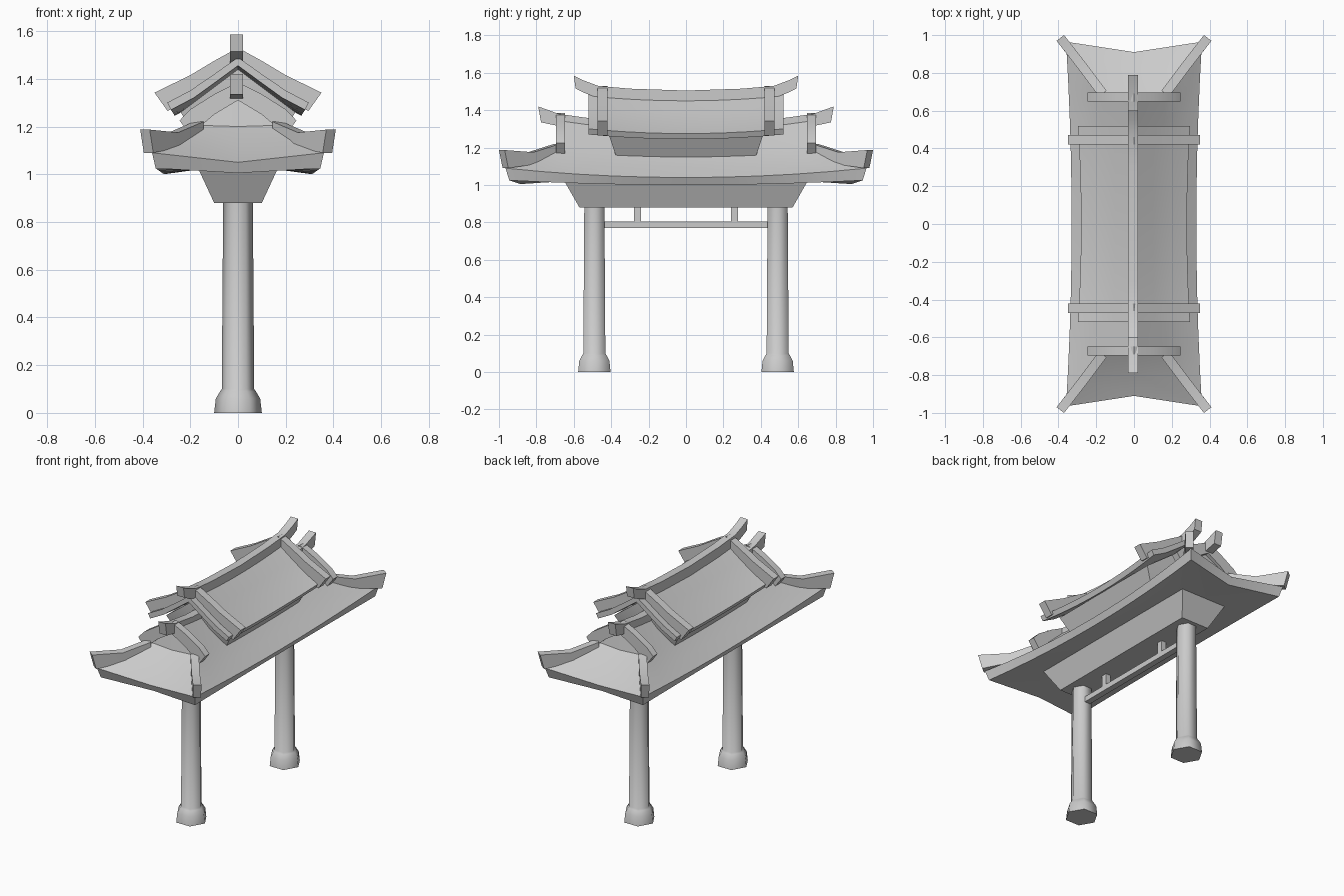
import bpy, bmesh, math
from mathutils import Vector

if "Cube" in bpy.data.objects:
    bpy.data.objects.remove(bpy.data.objects["Cube"])

grey = bpy.data.materials.new("stone grey")
grey.use_nodes = True
grey.diffuse_color = (0.6, 0.6, 0.6, 1)
grey.node_tree.nodes["Principled BSDF"].inputs["Base Color"].default_value = (0.6, 0.6, 0.6, 1)


def loft(name, rings, angle=30):
    """Skin a list of equal-length point rings and cap both ends."""
    bm = bmesh.new()
    rows = [[bm.verts.new(p) for p in ring] for ring in rings]
    n = len(rows[0])
    for a, b in zip(rows, rows[1:]):
        for i in range(n):
            j = (i + 1) % n
            bm.faces.new((a[i], a[j], b[j], b[i]))
    bm.faces.new(rows[0])
    bm.faces.new(rows[-1])
    bmesh.ops.remove_doubles(bm, verts=bm.verts, dist=0.0001)
    bmesh.ops.recalc_face_normals(bm, faces=bm.faces)
    mesh = bpy.data.meshes.new(name)
    bm.to_mesh(mesh)
    bm.free()
    mesh.materials.append(grey)
    ob = bpy.data.objects.new(name, mesh)
    bpy.context.collection.objects.link(ob)
    bpy.ops.object.select_all(action='DESELECT')
    ob.select_set(True)
    bpy.context.view_layer.objects.active = ob
    bpy.ops.object.shade_smooth_by_angle(angle=math.radians(angle))
    return ob


def mirrored(top, bottom):
    """Closed outline from the top and bottom halves, each listed from the centre out."""
    half = top + bottom[::-1]
    left = [(-u, z) for u, z in half[::-1] if u > 0]
    out = [(u, z) for u, z in top] + [(u, z) for u, z in bottom[::-1]]
    return out + [(-u, z) for u, z in bottom[1:]] + [(-u, z) for u, z in top[:0:-1]]


def box(name, lo, hi):
    (x0, y0, z0), (x1, y1, z1) = lo, hi
    return loft(name, [[(x0, y0, z), (x1, y0, z), (x1, y1, z), (x0, y1, z)] for z in (z0, z1)])


STEPS = [i / 5 for i in range(-5, 6)]


def roof_ring(x_mid, x_corner, y_mid, y_corner, z_side, z_corner, z_end):
    """Rectangular contour whose sides and ends sag towards their middles."""
    side = [(x_mid + (x_corner - x_mid) * t * t, y_corner * t,
             z_side + (z_corner - z_side) * t * t) for t in STEPS]
    back = [(-x, -y, z) for x, y, z in side]
    return side + [(0, y_mid, z_end)] + back + [(0, -y_mid, z_end)]


def flat_ring(x, y, z):
    return roof_ring(x, x, y, y, z, z, z)


# Lower hip-and-gable roof and the tapered bracket body under it
loft("lower_roof", [
    roof_ring(0, 0, 0.66, 0.66, 1.31, 1.36, 1.36),
    roof_ring(0.155, 0.165, 0.69, 0.68, 1.165, 1.205, 1.20),
    roof_ring(0.25, 0.27, 0.79, 0.83, 1.095, 1.13, 1.12),
    roof_ring(0.33, 0.36, 0.91, 0.965, 1.04, 1.09, 1.05),
    roof_ring(0.31, 0.345, 0.885, 0.945, 1.0, 1.025, 1.005),
    flat_ring(0.165, 0.65, 1.02)])
loft("bracket_body", [flat_ring(0.165, 0.65, 1.02), flat_ring(0.1, 0.57, 0.88)])

# Upper gable roof sheet, and the body joining it to the lower roof
top = [(0, 1.465), (0.1, 1.39), (0.19, 1.325), (0.28, 1.275)]
under = [(0, 1.43), (0.09, 1.36), (0.175, 1.295), (0.265, 1.245)]
sheet = mirrored(top, under)
loft("upper_roof", [[(x * (1 + 0.06 * t * t), 0.52 * t, z + 0.025 * t * t) for x, z in sheet]
                    for t in STEPS])
loft("upper_body", [flat_ring(0, 0.41, 1.44), flat_ring(0.24, 0.41, 1.26),
                    flat_ring(0.17, 0.37, 1.14)])


# Curved ridge beams with upturned ends
def ridge(name, top, bottom):
    outline = mirrored(top, bottom)
    loft(name, [[(x, y, z) for y, z in outline] for x in (-0.033, 0.02)])


ridge("upper_ridge", [(0, 1.505), (0.3, 1.515), (0.47, 1.53), (0.55, 1.56), (0.6, 1.585)],
      [(0, 1.44), (0.3, 1.45), (0.47, 1.465), (0.55, 1.495), (0.59, 1.515)])
ridge("lower_ridge", [(0, 1.34), (0.5, 1.355), (0.68, 1.38), (0.79, 1.42)],
      [(0, 1.28), (0.5, 1.3), (0.68, 1.315), (0.775, 1.335)])

# Gable bands running down both slopes
upper_band = mirrored([(0, 1.53), (0.1, 1.475), (0.2, 1.415), (0.35, 1.342)],
                      [(0, 1.45), (0.08, 1.40), (0.17, 1.335), (0.295, 1.265)])
lower_band = mirrored([(0, 1.385), (0.1, 1.335), (0.2, 1.272), (0.245, 1.225)],
                      [(0, 1.31), (0.1, 1.25), (0.2, 1.165)])
for end, s in (("front", -1), ("back", 1)):
    for name, outline, y0, y1 in (("upper_band", upper_band, 0.42, 0.472),
                                  ("lower_band", lower_band, 0.648, 0.695)):
        loft(f"{end}_{name}", [[(x, s * y, z) for x, z in outline] for y in (y0, y1)])

# Hip ridges sweeping out to the four corners: (x, y, bottom z, top z)
hip_path = [(0.165, 0.69, 1.17, 1.22), (0.27, 0.83, 1.11, 1.175), (0.39, 0.985, 1.09, 1.187)]
along = Vector((0.225, 0.295, 0)).normalized()
across = Vector((along.y, -along.x, 0)) * 0.025
for end, sy in (("front", -1), ("back", 1)):
    for side, sx in (("right", -1), ("left", 1)):
        rings = []
        for i, (x, y, z0, z1) in enumerate(hip_path):
            foot = Vector((x, y, z0)) - along * (0.025 if i == 2 else 0)
            head = Vector((x, y, z1))
            ring = (foot - across, foot + across, head + across, head - across)
            rings.append([(p.x * sx, p.y * sy, p.z) for p in ring])
        loft(f"{end}_{side}_hip_ridge", rings)

# Six-sided pillars with flared feet
pillar = [(0.1, 0), (0.093, 0.06), (0.075, 0.09), (0.068, 0.1), (0.062, 0.9)]
for end, y in (("front", -0.49), ("back", 0.49)):
    loft(f"{end}_pillar", [[(r * math.cos(k * math.pi / 3), y + r * math.sin(k * math.pi / 3), z)
                            for k in range(6)] for r, z in pillar], angle=62)

# Tie beam and its two short struts
box("tie_beam", (-0.02, -0.45, 0.77), (0.02, 0.45, 0.805))
for end, y in (("front", -0.26), ("back", 0.26)):
    box(f"{end}_strut", (-0.018, y - 0.019, 0.8), (0.018, y + 0.019, 0.89))
